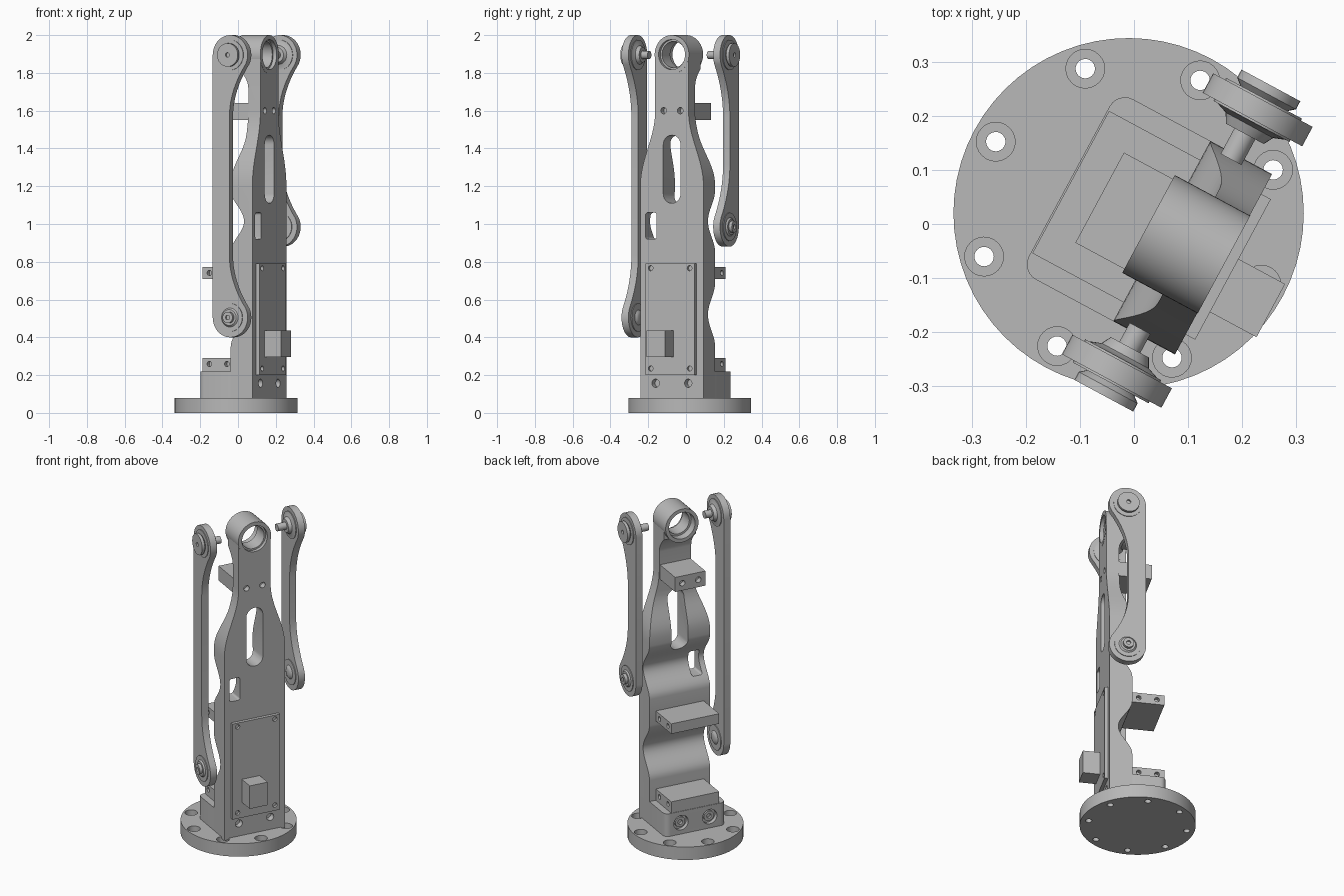
import bpy, bmesh, math
from mathutils import Matrix, Vector

cube = bpy.data.objects.get("Cube")
if cube:
    bpy.data.objects.remove(cube)

# Assembly frame: x across the arm, n out of its front face, z up
FRAME = Matrix.Translation((-0.01, 0.02, 0)) @ Matrix.Rotation(math.radians(61.7), 4, 'Z')

grey = bpy.data.materials.new("machined grey")
grey.use_nodes = True
colour = (0.48, 0.48, 0.48, 1)
grey.diffuse_color = colour
grey.node_tree.nodes["Principled BSDF"].inputs["Base Color"].default_value = colour
parts = []


def finish(name, bm, keep=True):
    bmesh.ops.recalc_face_normals(bm, faces=bm.faces)
    mesh = bpy.data.meshes.new(name)
    bm.to_mesh(mesh)
    bm.free()
    mesh.materials.append(grey)
    obj = bpy.data.objects.new(name, mesh)
    bpy.context.collection.objects.link(obj)
    if keep:
        parts.append(obj)
    return obj


def place(axis, a, b, t):
    """Profile point (a, b) at depth t along axis, as a world position."""
    x, n, z = {'x': (t, a, b), 'n': (a, t, b), 'z': (a, b, t)}[axis]
    return FRAME @ Vector((x, -n, z))


def prism(name, axis, pts, lo, hi, keep=True, bevel=0):
    bm = bmesh.new()
    rings = [[bm.verts.new(place(axis, a, b, t)) for a, b in pts] for t in (lo, hi)]
    caps = [bm.faces.new(r) for r in rings]
    count = len(pts)
    for i in range(count):
        j = (i + 1) % count
        bm.faces.new((rings[0][i], rings[0][j], rings[1][j], rings[1][i]))
    if bevel:
        rim = list({e for f in caps for e in f.edges})
        bmesh.ops.bevel(bm, geom=rim, offset=bevel, segments=1, affect='EDGES')
    return finish(name, bm, keep)


def arc(a, b, r, start, end, steps):
    angles = [math.radians(start + (end - start) * i / steps) for i in range(steps + 1)]
    return [(a + r * math.cos(t), b + r * math.sin(t)) for t in angles]


def circle(a, b, r, steps=32):
    return arc(a, b, r, 0, 360, steps)[:-1]


def rounded(a0, a1, b0, b1, r):
    corners = ((a1 - r, b1 - r, 0), (a0 + r, b1 - r, 90), (a0 + r, b0 + r, 180), (a1 - r, b0 + r, 270))
    return [p for a, b, s in corners for p in arc(a, b, r, s, s + 90, 6)]


def box(name, x0, x1, n0, n1, z0, z1):
    return prism(name, 'z', [(x0, n0), (x1, n0), (x1, n1), (x0, n1)], z0, z1)


def lathe(name, n, z, profile, steps=32):
    """Turned part about the x axis; profile is (radius, x)."""
    bm = bmesh.new()
    rings = [[bm.verts.new(place('x', a, b, x)) for a, b in circle(n, z, r, steps)] for r, x in profile]
    bm.faces.new(rings[0])
    bm.faces.new(rings[-1])
    for low, high in zip(rings, rings[1:]):
        for i in range(steps):
            j = (i + 1) % steps
            bm.faces.new((low[i], low[j], high[j], high[i]))
    return finish(name, bm)


def combine(obj, tool, operation='DIFFERENCE'):
    mod = obj.modifiers.new("cut", 'BOOLEAN')
    mod.operation, mod.object, mod.solver = operation, tool, 'EXACT'
    bpy.context.view_layer.objects.active = obj
    bpy.ops.object.modifier_apply(modifier=mod.name)
    bpy.data.objects.remove(tool)


def drill(obj, axis, a, b, r, lo, hi):
    combine(obj, prism("drill", axis, circle(a, b, r, 24), lo, hi, False))


def ease(t):
    return (1 - math.cos(math.pi * t)) / 2


# Round base flange with eight counterbored holes
base_flange = prism("base_flange", 'z', circle(0, 0, 0.325, 64), 0, 0.08, bevel=0.008)
for k in range(8):
    t = k * math.pi / 4
    a, b = 0.28 * math.cos(t), 0.28 * math.sin(t)
    drill(base_flange, 'z', a, b, 0.018, -0.1, 0.2)
    drill(base_flange, 'z', a, b, 0.036, 0.045, 0.2)

# Arm body: front outline crossed with a scalloped side profile
STEPS = 14
taper = [(0.19 - 0.09 * ease(i / STEPS), 1.2 + 0.4 * i / STEPS) for i in range(STEPS + 1)]
right_half = [(0.19, 0.07)] + taper + [(0.1, 1.89)]
outline = right_half + [(-x, z) for x, z in reversed(right_half)]
arm_body = prism("arm_body", 'n', outline, -0.1, 0.2)

back = [(0.07, 0.07)]
for z0, z1 in ((0.35, 0.69), (0.85, 1.18)):
    back += [(0.07 + 0.08 * ease(2 * i / 20), z0 + (z1 - z0) * i / 20) for i in range(21)]
back += [(0.07 + 0.057 * ease(i / 10), 1.22 + 0.25 * i / 10) for i in range(11)]
back += [(0.127 - 0.06 * (i / 6) ** 2, 1.72 + 0.1 * i / 6) for i in range(7)]
back += [(0.067, 2.0), (0.3, 2.0), (0.3, 0.07)]
combine(arm_body, prism("side_profile", 'x', back, -0.4, 0.4, False), 'INTERSECT')

# Openings and screw holes in the arm
combine(arm_body, prism("slot", 'n', rounded(-0.052, 0.052, 1.11, 1.47, 0.05), -0.2, 0.4, False))
combine(arm_body, prism("window", 'n', rounded(-0.158, -0.092, 0.92, 1.06, 0.012), -0.2, 0.4, False))
for s in (-1, 1):
    drill(arm_body, 'n', s * 0.05, 1.6, 0.017, 0.165, 0.3)
    drill(arm_body, 'n', s * 0.098, 0.157, 0.022, 0.165, 0.3)

# Bearing housing at the top of the arm
bearing_housing = prism("bearing_housing", 'n', circle(0, 1.897, 0.103, 48), 0.042, 0.201, bevel=0.004)
for tool_target in (arm_body, bearing_housing):
    drill(tool_target, 'n', 0, 1.897, 0.07, -0.2, 0.4)
    drill(tool_target, 'n', 0, 1.897, 0.082, -0.2, 0.09)
    drill(tool_target, 'n', 0, 1.897, 0.08, 0.18, 0.4)

# Foot bracket with two recessed bolts at the back
foot_bracket = prism("foot_bracket", 'z', rounded(-0.19, 0.19, -0.125, 0.1, 0.032), 0.07, 0.22)
for s in (-1, 1):
    drill(foot_bracket, 'n', s * 0.09, 0.15, 0.045, -0.2, -0.1)
    bolt = prism("foot_bolt", 'n', circle(s * 0.09, 0.15, 0.031, 24), -0.115, -0.09)
    drill(bolt, 'n', s * 0.09, 0.15, 0.014, -0.2, -0.1)

# Rear mounting ledges, drilled in both ends
for name, z0, z1 in (("lower_ledge", 0.215, 0.29), ("middle_ledge", 0.71, 0.772)):
    ledge = box(name, -0.15, 0.15, -0.122, 0.1, z0, z1)
    for s in (-1, 1):
        for n in (-0.08, 0.025):
            drill(ledge, 'x', n, z1 - 0.031, 0.014, s * 0.15 - 0.025, s * 0.15 + 0.025)
upper_ledge = box("upper_ledge", -0.095, 0.095, -0.061, 0.15, 1.55, 1.64)
for s in (-1, 1):
    drill(upper_ledge, 'n', s * 0.05, 1.595, 0.017, -0.1, -0.03)

# Front cover panel, corner screw holes and connector
cover_panel = box("cover_panel", -0.148, 0.148, 0.19, 0.22, 0.2, 0.79)
for s in (-1, 1):
    for z in (0.235, 0.766):
        drill(cover_panel, 'n', s * 0.117, z, 0.014, 0.205, 0.3)
box("connector_box", -0.09, 0.022, 0.21, 0.318, 0.295, 0.437)

# Side links: straight on one edge, waisted on the other, with turned joints
PIVOT, R, TOP = 0.12, 0.105, 1.895


def link(side, s, d0, bottom):
    d1 = d0 + 0.041
    reach = R * math.cos(math.radians(28))
    drop = R * math.sin(math.radians(28))
    waist = [(0.115 + (PIVOT + reach - 0.115) * (1 - i / 10) ** 2, drop + 0.28 * i / 10)
             for i in range(1, 11)]
    pts = arc(PIVOT, TOP, R, 180, -28, 26)
    pts += [(n, TOP - d) for n, d in waist]
    pts += [(n, bottom + d) for n, d in reversed(waist)]
    pts += arc(PIVOT, bottom, R, 28, -180, 26)
    prism(side + "_link", 'x', pts, s * d0, s * d1, bevel=0.003)

    upper = [(0.022, 0.178), (0.022, d0 - 0.03), (0.04, d0 - 0.03), (0.05, d0 - 0.012), (0.072, d0 - 0.004),
             (0.08, d0 - 0.004), (0.08, d1 + 0.004), (0.05, d1 + 0.004), (0.062, d1 + 0.014),
             (0.062, d1 + 0.031), (0.012, d1 + 0.031), (0.012, d1 + 0.02)]
    lower = [(0.02, d0 - 0.015), (0.03, d0 - 0.012), (0.04, d0 - 0.004), (0.075, d0 - 0.004),
             (0.075, d1 + 0.004), (0.05, d1 + 0.004), (0.042, d1 + 0.012), (0.03, d1 + 0.012),
             (0.03, d1 + 0.03), (0.012, d1 + 0.03), (0.012, d1 + 0.02)]
    for name, z, profile in (("upper", TOP, upper), ("lower", bottom, lower)):
        lathe(f"{side}_{name}_joint", PIVOT, z, [(r, s * x) for r, x in profile])


link("front", -1, 0.248, 0.505)
link("back", 1, 0.262, 0.985)

# Smooth the round surfaces, keep machined edges sharp
bpy.ops.object.select_all(action='DESELECT')
for obj in parts:
    obj.select_set(True)
bpy.context.view_layer.objects.active = arm_body
bpy.ops.object.shade_smooth_by_angle(angle=math.radians(30))
